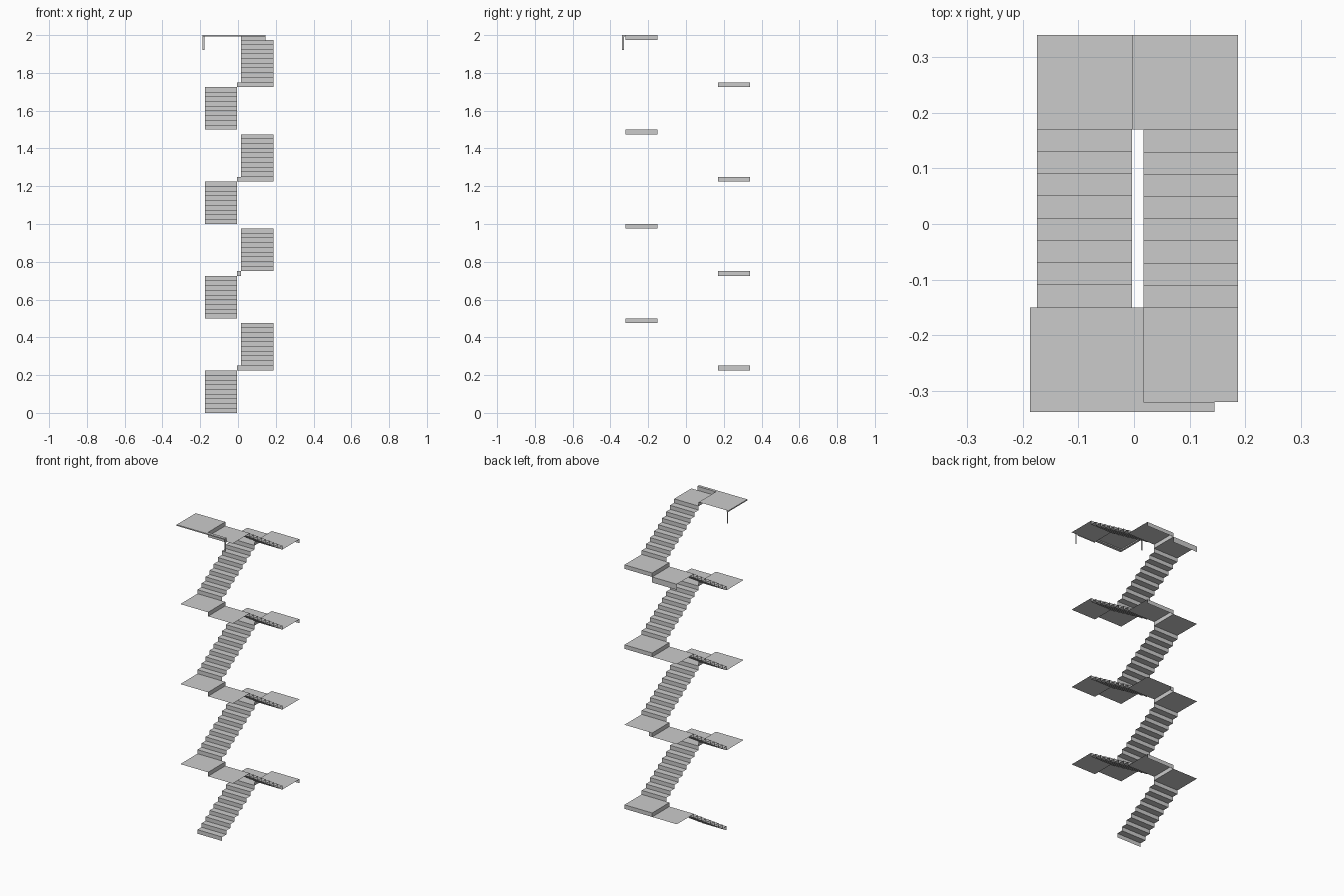
import bpy

if "Cube" in bpy.data.objects:
    bpy.data.objects.remove(bpy.data.objects["Cube"])

RISE, GO, STEPS = 0.025, 0.04, 9
LX0, LX1 = -0.175, -0.004      # left flight, x range
RX0, RX1 = 0.017, 0.187        # right flight, x range
Y0, Y1 = -0.15, 0.17           # first and last riser
FRONT, BACK = -0.32, 0.34      # outer landing edges


def mesh_object(name, verts, faces):
    me = bpy.data.meshes.new(name)
    me.from_pydata(verts, [], faces)
    ob = bpy.data.objects.new(name, me)
    bpy.context.collection.objects.link(ob)
    return ob


def ribbon_x(name, profile, x0, x1, flip=False):
    """Sweep a (y, z) profile across x."""
    verts = [(x, y, z) for y, z in profile for x in (x0, x1)]
    faces = [(2*i, 2*i+1, 2*i+3, 2*i+2) for i in range(len(profile) - 1)]
    if flip:
        faces = [f[::-1] for f in faces]
    return mesh_object(name, verts, faces)


def ribbon_y(name, profile, y0, y1):
    """Sweep an (x, z) profile across y."""
    verts = [(x, y, z) for x, z in profile for y in (y0, y1)]
    faces = [(2*i, 2*i+2, 2*i+3, 2*i+1) for i in range(len(profile) - 1)]
    return mesh_object(name, verts, faces)


def stairs(y, z, dy):
    """Zigzag of risers and treads ending on a landing."""
    pts = [(y, z)]
    for i in range(STEPS):
        z += RISE
        pts.append((y, z))
        if i < STEPS - 1:
            y += dy
            pts.append((y, z))
    return pts


def box(name, x0, x1, y0, y1, z0, z1):
    v = [(x, y, z) for x in (x0, x1) for y in (y0, y1) for z in (z0, z1)]
    f = [(0, 1, 3, 2), (4, 6, 7, 5), (0, 4, 5, 1),
         (2, 3, 7, 6), (0, 2, 6, 4), (1, 5, 7, 3)]
    return mesh_object(name, v, f)


for k in range(4):
    z = 0.5 * k
    zb = z + STEPS * RISE          # left part of back landing
    zf = zb + RISE + STEPS * RISE  # right part of front landing

    # flights
    ribbon_x(f"left_flight_{k}", stairs(Y0, z, GO), LX0, LX1)
    ribbon_x(f"right_flight_{k}", stairs(Y1, zb + RISE, -GO), RX0, RX1, True)

    # landings, each with one step across
    ribbon_y(f"back_landing_{k}",
             [(LX0, zb), (LX1, zb), (LX1, zb + RISE), (RX1, zb + RISE)], Y1, BACK)
    ribbon_y(f"front_landing_{k}",
             [(LX0, zf + RISE), (RX0, zf + RISE), (RX0, zf), (RX1, zf)], FRONT, Y0)

    # fascia under the back edge
    ribbon_x(f"back_fascia_{k}", [(BACK, zb + RISE), (BACK, zb)],
             LX1, RX0 if k == 1 else RX1)

# extra fascia on the uppermost back landing
ribbon_x("upper_back_fascia", [(BACK, 1.725), (BACK, 1.69)], LX0, LX1)

# top edge trim with end posts
box("top_side_trim", -0.187, LX0, -0.338, Y0, 1.993, 2.0)
box("top_front_trim", LX0, 0.145, -0.338, FRONT, 1.993, 2.0)
ribbon_x("top_front_panel", [(FRONT, 1.97), (FRONT, 2.0)], RX0, 0.145)
ribbon_x("side_post", [(Y0, 1.92), (Y0, 1.993)], -0.187, -0.178)
ribbon_y("front_post", [(0.145, 1.993), (0.145, 1.92)], -0.338, -0.328)
